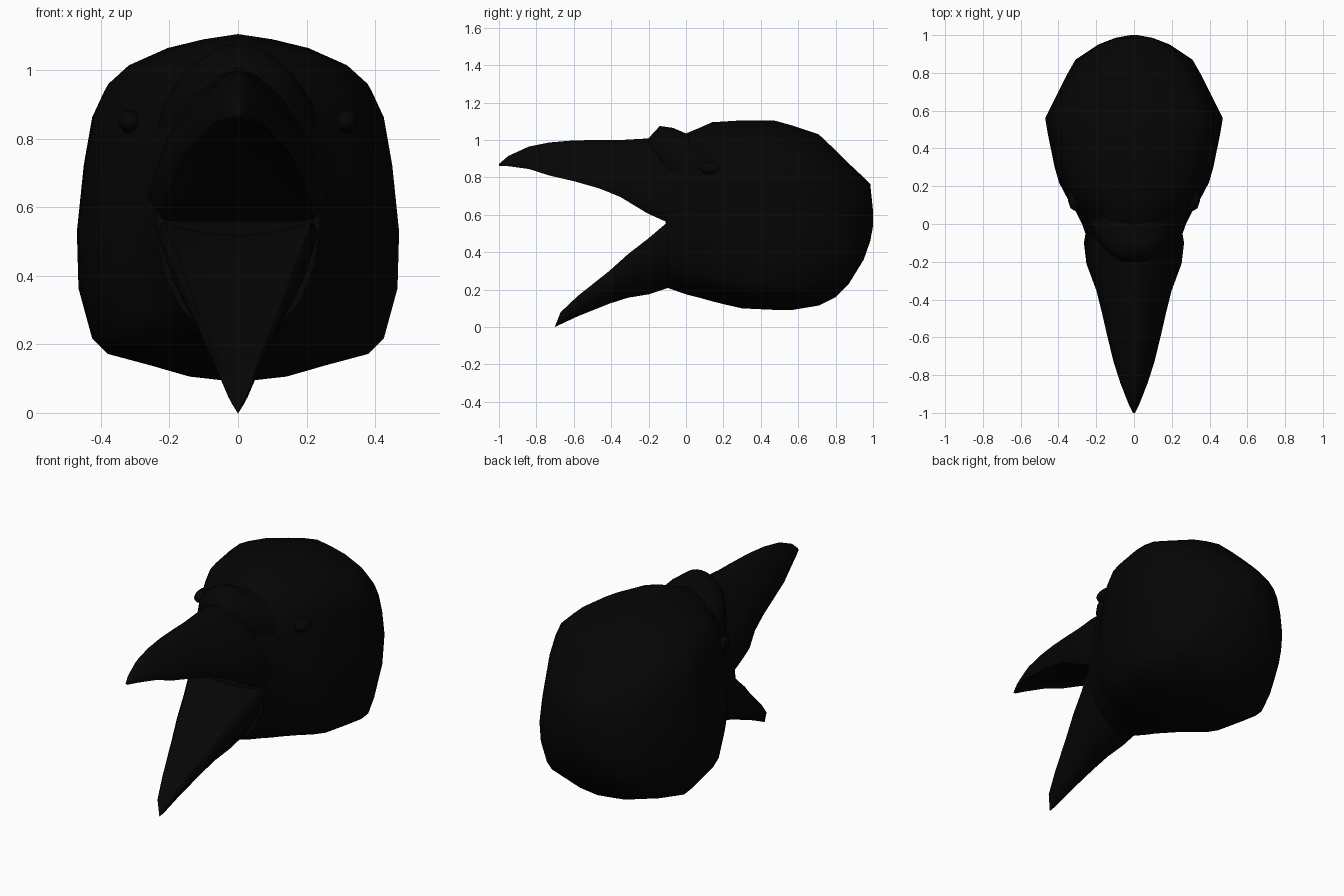
import bpy, bmesh, math
from mathutils import Vector

black = bpy.data.materials.new("raven_black")
black.diffuse_color = (0.0016, 0.0016, 0.0016, 1)


def finish(bm, name, angle=50):
    """Turn a bmesh into a smooth shaded black object."""
    bmesh.ops.remove_doubles(bm, verts=bm.verts, dist=0.0005)
    bmesh.ops.recalc_face_normals(bm, faces=bm.faces)
    me = bpy.data.meshes.new(name)
    bm.to_mesh(me)
    bm.free()
    me.materials.append(black)
    ob = bpy.data.objects.new(name, me)
    bpy.context.collection.objects.link(ob)
    bpy.ops.object.select_all(action='DESELECT')
    ob.select_set(True)
    bpy.context.view_layer.objects.active = ob
    bpy.ops.object.shade_smooth_by_angle(angle=math.radians(angle))
    return ob


def loft(name, rings, angle=50):
    """Skin a row of equal-length rings and cap both ends."""
    bm = bmesh.new()
    rows = [[bm.verts.new(p) for p in r] for r in rings]
    n = len(rows[0])
    for a, b in zip(rows, rows[1:]):
        for i in range(n):
            j = (i + 1) % n
            bm.faces.new((a[i], a[j], b[j], b[i]))
    bm.faces.new(rows[0])
    bm.faces.new(rows[-1])
    return finish(bm, name, angle)


def mirrored(y, half):
    """Closed ring from right-half points; first and last lie on the centre."""
    return [(x, y, z) for x, z in half] + \
           [(-x, y, z) for x, z in reversed(half[1:-1])]


# Right half of the skull section, on a unit square: crown to throat
SKULL = [(0, 1), (0.22, 0.985), (0.45, 0.96), (0.70, 0.91), (0.83, 0.857),
         (0.905, 0.78), (0.957, 0.64), (1, 0.443), (0.99, 0.276), (0.905, 0.128),
         (0.81, 0.083), (0.55, 0.05), (0.30, 0.016), (0, 0)]


def skull(y, zb, zt, w, boxy):
    """Section between a plain oval (boxy 0) and the full skull shape (1)."""
    half = []
    for u, t in SKULL:
        v = (t - 0.45) / (0.55 if t > 0.45 else 0.45)
        r = math.hypot(u, v)
        k = boxy + (1 - boxy) / r
        u, v = u * k, v * k
        t = 0.45 + v * (0.55 if v > 0 else 0.45)
        half.append((u * w, zb + t * (zt - zb)))
    return mirrored(y, half)


# Head: y, bottom, top, half width, boxiness
head = [(-0.10, 0.21, 0.98, 0.24, 0.0), (0.0, 0.175, 1.035, 0.275, 0.25),
        (0.06, 0.16, 1.06, 0.305, 0.55), (0.14, 0.138, 1.095, 0.355, 0.85),
        (0.22, 0.118, 1.10, 0.397, 1), (0.30, 0.10, 1.105, 0.42, 1),
        (0.47, 0.092, 1.105, 0.455, 1), (0.56, 0.09, 1.08, 0.47, 1),
        (0.71, 0.115, 1.03, 0.395, 1), (0.80, 0.16, 0.945, 0.35, 0.9),
        (0.87, 0.23, 0.875, 0.31, 0.7), (0.95, 0.36, 0.80, 0.19, 0.4),
        (0.985, 0.46, 0.765, 0.10, 0.1), (1.0, 0.54, 0.62, 0.02, 0)]
loft("head", [skull(*s) for s in head])

# Feather tuft over the base of the beak, blending back into the crown
tuft = [(-0.20, 0.95, 1.01, 0.06), (-0.14, 0.80, 1.075, 0.15),
        (-0.07, 0.70, 1.065, 0.205), (0.0, 0.65, 1.035, 0.235),
        (0.08, 0.62, 1.03, 0.24)]
loft("forehead_tuft", [skull(y, b, t, w, -0.1) for y, b, t, w in tuft], 60)

# Upper beak: y, lower edge, ridge, half width, edge tuck, palate hollow
upper = [(-1.0, 0.862, 0.872, 0.006, 0.97, 0.15),
         (-0.95, 0.86, 0.915, 0.03, 0.97, 0.15),
         (-0.84, 0.845, 0.965, 0.073, 0.97, 0.15),
         (-0.73, 0.81, 0.987, 0.108, 0.97, 0.15),
         (-0.60, 0.78, 0.998, 0.14, 0.96, 0.15),
         (-0.46, 0.74, 1.0, 0.172, 0.94, 0.14),
         (-0.35, 0.695, 1.0, 0.20, 0.92, 0.12),
         (-0.21, 0.61, 1.008, 0.252, 0.85, 0.08),
         (-0.10, 0.56, 1.01, 0.265, 0.82, 0.0),
         (0.05, 0.54, 1.0, 0.24, 0.85, 0.0)]
rings = []
for y, b, t, w, k, p in upper:
    h = t - b
    rings.append(mirrored(y, [(0, t), (w * 0.22, t - h * 0.06),
                              (w * 0.48, t - h * 0.2), (w * 0.8, t - h * 0.5),
                              (w, t - h * 0.84), (w * k, b),
                              (w * k * 0.78, b + h * p * 0.4),
                              (w * k * 0.4, b + h * p * 0.85), (0, b + h * p)]))
loft("upper_beak", rings, 60)

# Lower beak: y, keel, upper edge, half width
lower = [(-0.70, 0.0, 0.006, 0.004), (-0.67, 0.015, 0.08, 0.036),
         (-0.58, 0.057, 0.165, 0.07), (-0.41, 0.125, 0.30, 0.13),
         (-0.31, 0.157, 0.39, 0.165), (-0.20, 0.175, 0.475, 0.20),
         (-0.10, 0.208, 0.56, 0.235), (0.05, 0.20, 0.57, 0.22)]
rings = []
for y, b, t, w in lower:
    h = t - b
    rings.append(mirrored(y, [(0, b), (w * 0.45, b + h * 0.14),
                              (w * 0.8, b + h * 0.5), (w, t - h * 0.1),
                              (w * 0.92, t), (w * 0.75, t - h * 0.05),
                              (w * 0.4, t - h * 0.1), (0, t - h * 0.12)]))
loft("lower_beak", rings, 60)


def blob(name, centre, size, side):
    """Small low-poly ellipsoid on one side of the head."""
    bm = bmesh.new()
    bmesh.ops.create_uvsphere(bm, u_segments=10, v_segments=6, radius=1)
    for v in bm.verts:
        v.co = Vector((side * (centre[0] + v.co.x * size[0]),
                       centre[1] + v.co.y * size[1],
                       centre[2] + v.co.z * size[2]))
    finish(bm, name, 60)


# Shallow brow ridges and mouth corners on both sides
for side, label in ((1, "right"), (-1, "left")):
    blob("brow_" + label, (0.315, 0.14, 0.85), (0.035, 0.07, 0.035), side)
    blob("mouth_corner_" + label, (0.215, -0.03, 0.56), (0.045, 0.08, 0.035), side)
